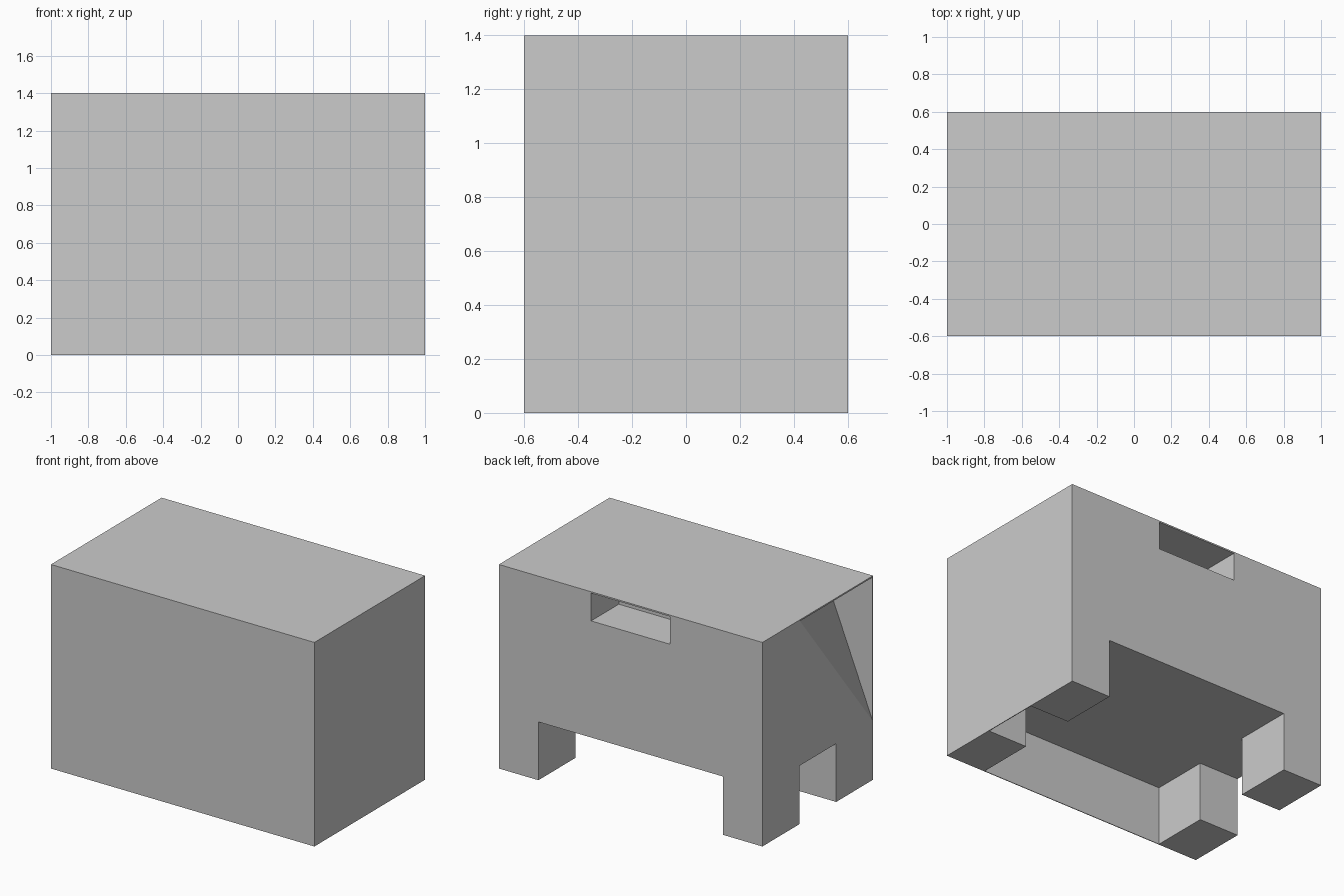
import bpy, bmesh
from mathutils import Vector

default = bpy.data.objects.get("Cube")
if default:
    bpy.data.objects.remove(default, do_unlink=True)

grey = bpy.data.materials.new("plain_grey")
grey.use_nodes = True
COLOUR = (0.6, 0.6, 0.6, 1)
grey.diffuse_color = COLOUR
grey.node_tree.nodes["Principled BSDF"].inputs["Base Color"].default_value = COLOUR

W, D, H = 1.0, 0.6, 1.4      # half width, half depth, height
T, LID = 0.005, 0.01         # thickness of the side sheets and the top sheet


def box(name, low, high):
    """Axis-aligned box between two corners."""
    low, high = Vector(low), Vector(high)
    bm = bmesh.new()
    bmesh.ops.create_cube(bm, size=1)
    for v in bm.verts:
        v.co = (low + high) / 2 + v.co * (high - low)
    mesh = bpy.data.meshes.new(name)
    bm.to_mesh(mesh)
    bm.free()
    mesh.materials.append(grey)
    obj = bpy.data.objects.new(name, mesh)
    bpy.context.scene.collection.objects.link(obj)
    return obj


def cut(obj, low, high):
    """Subtract a box from an object and discard the cutter."""
    cutter = box("cutter", low, high)
    cutter.hide_render = True
    mod = obj.modifiers.new("cut", 'BOOLEAN')
    mod.operation = 'DIFFERENCE'
    mod.solver = 'EXACT'
    mod.object = cutter
    bpy.context.view_layer.update()
    graph = bpy.context.evaluated_depsgraph_get()
    mesh = bpy.data.meshes.new_from_object(obj.evaluated_get(graph))
    obj.modifiers.clear()
    obj.data = mesh
    bpy.data.objects.remove(cutter, do_unlink=True)


# Solid block that becomes the body with four legs
body = box("body_with_legs", (-W, -D + T, 0), (W - T, D, H - LID))

# Slanted cut across the upper front corner on the -x side
a, b, c = Vector((-W, 0.2, H)), Vector((-W, -D, 0.4)), Vector((-0.6, -D, H))
normal = (b - a).cross(c - a).normalized()
if normal.dot(Vector((-W, -D, H)) - a) < 0:
    normal = -normal
bm = bmesh.new()
bm.from_mesh(body.data)
bmesh.ops.bisect_plane(bm, geom=bm.verts[:] + bm.edges[:] + bm.faces[:],
                       plane_co=a, plane_no=normal, clear_outer=True)
bmesh.ops.holes_fill(bm, edges=[e for e in bm.edges if e.is_boundary], sides=0)
bmesh.ops.recalc_face_normals(bm, faces=bm.faces[:])
bm.to_mesh(body.data)
bm.free()

# Crossing channels that leave the legs, and the slot at the upper back
cut(body, (-2, -0.2, -1), (2, 0.2, 0.4))
cut(body, (-0.7, -2, -1), (0.7, 2, 0.4))
cut(body, (-0.3, 0.3, 1.2), (0.3, 2, 2))

# Thin sheets covering the front, the +x side and the top
box("front_sheet", (-W, -D, 0), (W, -D + T, H - LID))
box("left_sheet", (W - T, -D + T, 0), (W, D, H - LID))
box("top_sheet", (-W, -D, H - LID), (W, D, H))
